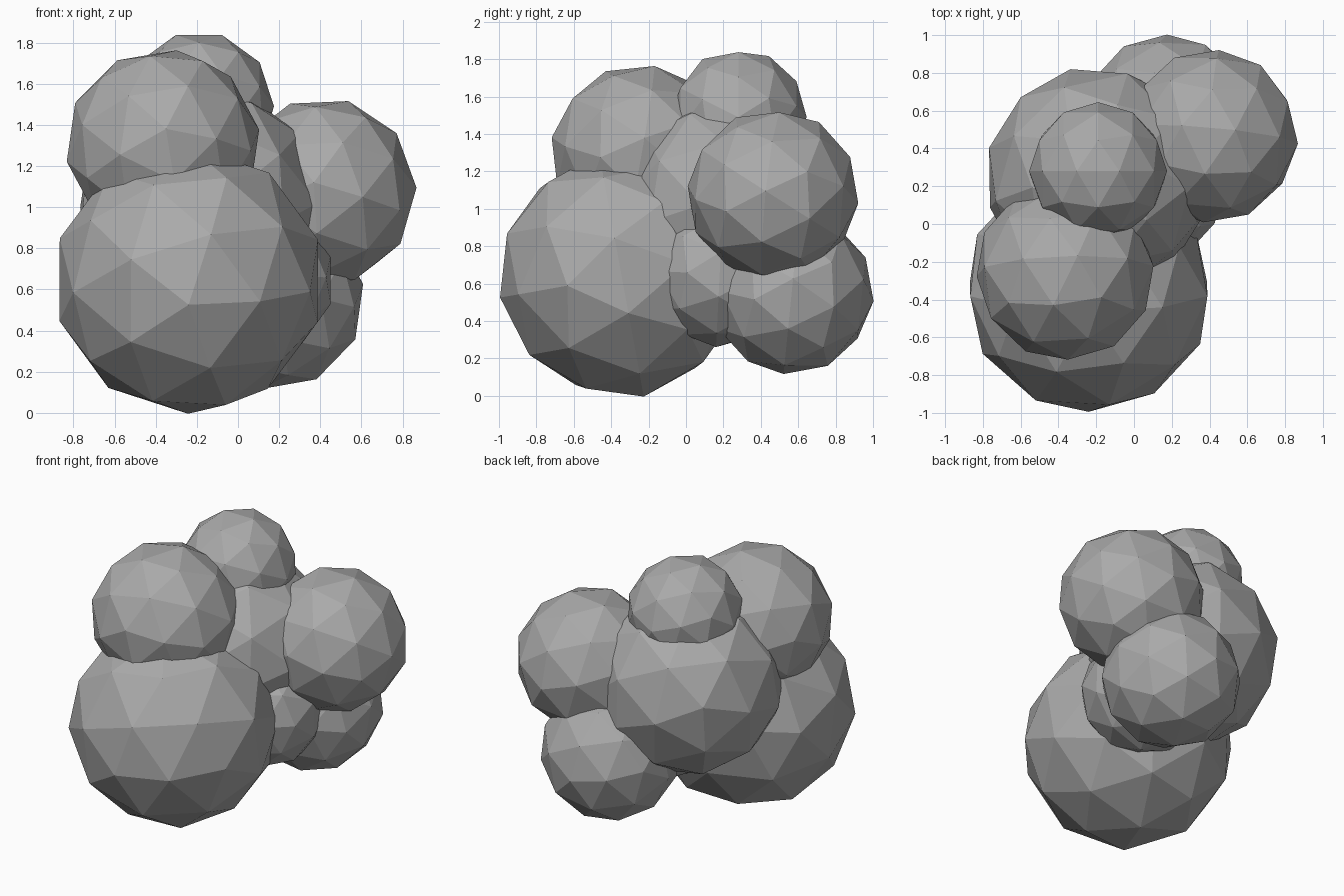
import bpy
from math import cos, sin, radians
from mathutils import Vector, Matrix

if "Cube" in bpy.data.objects:
    bpy.data.objects.remove(bpy.data.objects["Cube"])

# One flat stone grey
grey = bpy.data.materials.new("stone_grey")
grey.diffuse_color = (0.4, 0.4, 0.4, 1.0)
grey.use_nodes = True
grey.node_tree.nodes["Principled BSDF"].inputs["Base Color"].default_value = grey.diffuse_color


def boulder(name, centre, radius, pole, spoke):
    """Faceted ball whose pole vertex and first spoke point in given directions."""
    bpy.ops.mesh.primitive_ico_sphere_add(subdivisions=2, radius=radius)
    ob = bpy.context.object
    ob.name = name
    z = Vector(pole).normalized()
    x = Vector(spoke)
    x = (x - z * x.dot(z)).normalized()
    turn = Matrix((x, z.cross(x), z)).transposed().to_4x4()
    ob.data.transform(Matrix.Translation(centre) @ turn)
    ob.data.materials.append(grey)
    return ob


def roll(degrees):
    """Spoke direction in the front plane."""
    return (cos(radians(degrees)), 0, sin(radians(degrees)))


# Large ball at the front, resting on the ground
boulder("front_base_ball", (-0.24, -0.345, 0.645), 0.66, (0, -0.98, -0.18), roll(72))
# Ball stacked on the front base
boulder("front_upper_ball", (-0.365, -0.25, 1.30), 0.475, (0.03, -0.98, 0.17), roll(64))
# Main body in the middle
boulder("middle_ball", (-0.19, 0.24, 1.01), 0.60, (0.27, -0.23, 0.52), (0.48, -0.05, 0.36))
# Ball on the top
boulder("top_ball", (-0.19, 0.28, 1.49), 0.365, (0, -1, 0), roll(-18))
# Ball on the right side
boulder("right_ball", (0.41, 0.465, 1.075), 0.46, (-0.09, -1, 0.1), roll(-16))
# Low ball at the back
boulder("back_low_ball", (0.175, 0.565, 0.55), 0.44, (0, -1, 0.1), roll(-8))
# Core ball joining the lower parts
boulder("core_ball", (0.08, 0.18, 0.65), 0.39, (0, -1, 0.05), roll(0))
